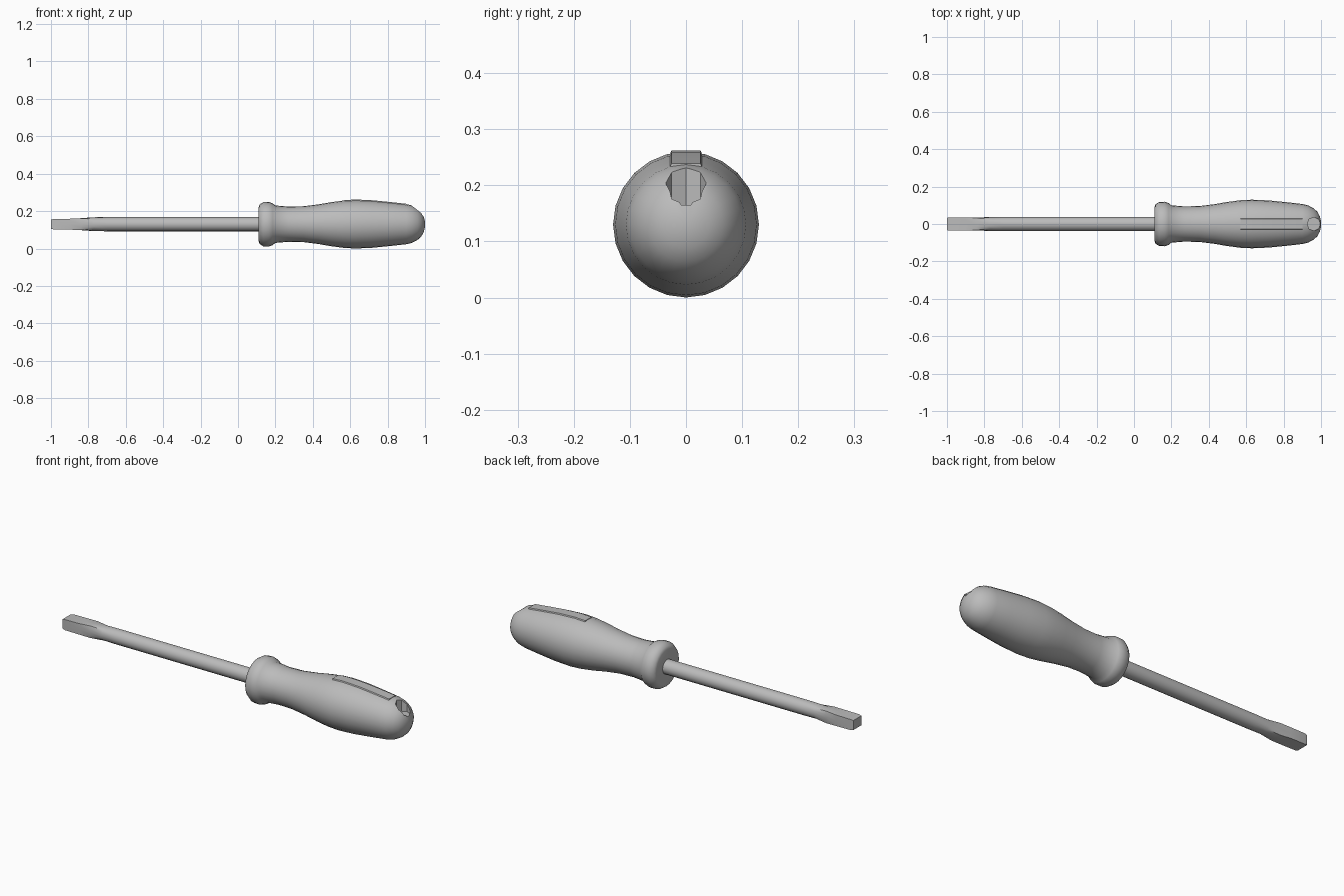
import bpy, bmesh, math

cube = bpy.data.objects.get("Cube")
if cube:
    bpy.data.objects.remove(cube, do_unlink=True)

AXIS = 0.13  # height of the tool's long axis

grey = bpy.data.materials.new("plain grey")
grey.use_nodes = True
grey.diffuse_color = (0.5, 0.5, 0.5, 1)
grey.node_tree.nodes["Principled BSDF"].inputs["Base Color"].default_value = (0.5, 0.5, 0.5, 1)


def loft(name, rings):
    """Skin a list of equal-length closed rings and cap both ends."""
    bm = bmesh.new()
    loops = [[bm.verts.new(p) for p in ring] for ring in rings]
    n = len(loops[0])
    for a, b in zip(loops, loops[1:]):
        for i in range(n):
            j = (i + 1) % n
            bm.faces.new((a[i], a[j], b[j], b[i]))
    bm.faces.new(loops[0])
    bm.faces.new(loops[-1])
    bmesh.ops.recalc_face_normals(bm, faces=bm.faces)
    mesh = bpy.data.meshes.new(name)
    bm.to_mesh(mesh)
    bm.free()
    mesh.materials.append(grey)
    obj = bpy.data.objects.new(name, mesh)
    bpy.context.collection.objects.link(obj)
    return obj


def section(x, r, hy=1, hz=1, sides=16):
    """Circle across the axis, trimmed to a box of half sizes hy and hz."""
    ring = []
    for i in range(sides):
        a = math.tau * i / sides
        y = max(-hy, min(hy, r * math.cos(a)))
        z = max(-hz, min(hz, r * math.sin(a)))
        ring.append((x, y, AXIS + z))
    return ring


def activate(obj):
    bpy.ops.object.select_all(action="DESELECT")
    obj.select_set(True)
    bpy.context.view_layer.objects.active = obj


def smooth(obj, degrees):
    activate(obj)
    bpy.ops.object.shade_smooth_by_angle(angle=math.radians(degrees))


# Handle: collar, neck, swelling grip and rounded end
profile = [(0.11, 0.09), (0.115, 0.105), (0.135, 0.118), (0.165, 0.119),
           (0.185, 0.112), (0.2, 0.1), (0.27, 0.094), (0.35, 0.096),
           (0.43, 0.106), (0.5, 0.118), (0.57, 0.127), (0.63, 0.13),
           (0.72, 0.126), (0.82, 0.116), (0.9, 0.107), (0.93, 0.1),
           (0.96, 0.084), (0.98, 0.066), (0.993, 0.042), (1.0, 0.015)]
handle = loft("handle", [section(x, r, sides=24) for x, r in profile])

# Blind hanging hole in the upper end of the handle
bpy.ops.mesh.primitive_cylinder_add(vertices=8, radius=0.036, depth=0.2,
                                    location=(0.962, 0, 0.265))
cutter = bpy.context.object
cutter.name = "hole_cutter"
cutter.hide_render = True
cutter.data.materials.append(grey)
cut = handle.modifiers.new("hanging hole", "BOOLEAN")
cut.operation = "DIFFERENCE"
cut.solver = "EXACT"
cut.object = cutter
activate(handle)
bpy.ops.object.modifier_apply(modifier=cut.name)
bpy.data.objects.remove(cutter, do_unlink=True)
smooth(handle, 40)

# Low raised strip along the top of the grip
strip_rings = []
for x, r in profile:
    if 0.56 < x < 0.91:
        top = AXIS + r + 0.002
        strip_rings.append([(x, -0.034, top - 0.02), (x, -0.026, top),
                            (x, 0.026, top), (x, 0.034, top - 0.02)])
strip = loft("grip_strip", strip_rings)
smooth(strip, 30)

# Round shaft running into a flat-sided blade
shaft = loft("shaft_and_blade", [
    section(-1.0, 0.052, 0.033, 0.025),
    section(-0.985, 0.052, 0.036, 0.028),
    section(-0.9, 0.052, 0.036, 0.029),
    section(-0.84, 0.045, 0.035, 0.032),
    section(-0.77, 0.037),
    section(-0.7, 0.038),
    section(0.15, 0.038),
])
smooth(shaft, 30)
